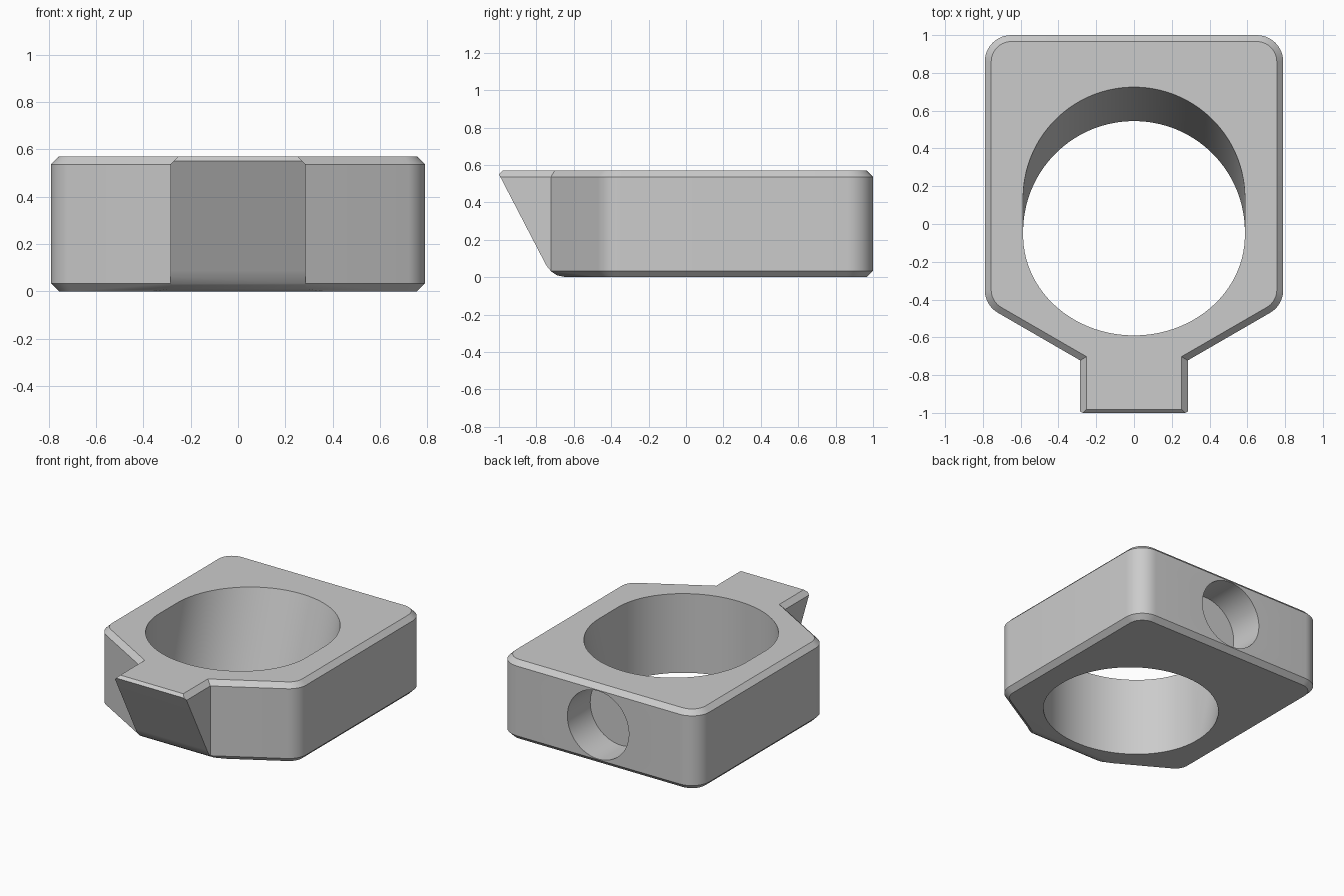
import bpy
import bmesh
from math import sin, cos, pi, radians
from mathutils import Vector

cube = bpy.data.objects.get("Cube")
if cube:
    bpy.data.objects.remove(cube, do_unlink=True)

HEIGHT = 0.57
CHAMFER = 0.034

grey = bpy.data.materials.new("plain grey")
grey.use_nodes = True
colour = (0.6, 0.6, 0.6, 1)
grey.diffuse_color = colour
grey.node_tree.nodes["Principled BSDF"].inputs["Base Color"].default_value = colour


def loft(name, rings, chamfer=0):
    """Closed solid through matching rings of points, with optional rim chamfer."""
    bm = bmesh.new()
    loops = [[bm.verts.new(p) for p in ring] for ring in rings]
    n = len(loops[0])
    for a, b in zip(loops, loops[1:]):
        for i in range(n):
            j = (i + 1) % n
            bm.faces.new((a[i], a[j], b[j], b[i]))
    caps = [bm.faces.new(loops[0]), bm.faces.new(loops[-1])]
    bmesh.ops.recalc_face_normals(bm, faces=bm.faces[:])
    if chamfer:
        rim = [e for f in caps for e in f.edges]
        bmesh.ops.bevel(bm, geom=rim, offset=chamfer, offset_type='OFFSET',
                        segments=1, affect='EDGES', clamp_overlap=False)
    mesh = bpy.data.meshes.new(name)
    bm.to_mesh(mesh)
    bm.free()
    mesh.materials.append(grey)
    obj = bpy.data.objects.new(name, mesh)
    bpy.context.collection.objects.link(obj)
    return obj


def rounded(prev, corner, nxt, radius, steps=10):
    """Arc of the given radius that replaces a corner."""
    a, c, b = Vector(prev), Vector(corner), Vector(nxt)
    u, v = (a - c).normalized(), (b - c).normalized()
    half = u.angle(v) / 2
    centre = c + (u + v).normalized() * (radius / sin(half))
    turn = pi / 2 - half
    inward = (c - centre).normalized()
    side = (v - u).normalized()
    return [tuple(centre + radius * (inward * cos(t) + side * sin(t)))
            for t in (turn * (2 * k / steps - 1) for k in range(steps + 1))]


# Block outline: right half of the plan with a narrow front tongue, mirrored
tongue_tip, tongue_root = (0.285, -1.015), (0.285, -0.722)
shoulder, back_corner = (0.79, -0.43), (0.79, 1.0)
half = [tongue_tip, tongue_root]
half += rounded(tongue_root, shoulder, back_corner, 0.14)
half += rounded(shoulder, back_corner, (0, 1.0), 0.14)
outline = half + [(-x, y) for x, y in reversed(half)]
block = loft("ring_block", [[(x, y, z) for x, y in outline] for z in (0, HEIGHT)], CHAMFER)

# Sloping underside of the tongue, easing into the base
slope = [(-1.3, -0.1), (-1.3, 0.9), (-1.182, 0.9), (-1.0, 0.55), (-0.76, 0.088),
         (-0.745, 0.06), (-0.72, 0.03), (-0.69, 0.01), (-0.64, 0), (-0.64, -0.1)]
cutters = [loft("tongue_slope_cutter", [[(x, y, z) for y, z in slope] for x in (-1, 1)])]


# Main bore: upright front half, back half leaning away towards the top
def bore_ring(z, n=96):
    lean = -0.04 + 0.18 * z / HEIGHT
    ring = []
    for k in range(n):
        t = 2 * pi * (k + 0.5) / n
        y = lean + 0.585 * sin(t) if sin(t) > 0 else -0.06 + 0.53 * sin(t)
        ring.append((0.587 * cos(t), y, z))
    return ring


cutters.append(loft("bore_cutter", [bore_ring(-0.05), bore_ring(HEIGHT + 0.05)]))

# Blind round socket in the back face
socket = [(0.245 * cos(2 * pi * k / 64), 0.285 + 0.245 * sin(2 * pi * k / 64)) for k in range(64)]
cutters.append(loft("socket_cutter", [[(x, y, z) for x, z in socket] for y in (0.74, 1.1)]))

# Cut the block and finish the shading
bpy.ops.object.select_all(action='DESELECT')
bpy.context.view_layer.objects.active = block
block.select_set(True)
for cutter in cutters:
    cutter.hide_render = True
    mod = block.modifiers.new(cutter.name, 'BOOLEAN')
    mod.operation = 'DIFFERENCE'
    mod.solver = 'EXACT'
    mod.object = cutter
    bpy.ops.object.modifier_apply(modifier=mod.name)
    bpy.data.objects.remove(cutter, do_unlink=True)
bpy.ops.object.shade_smooth_by_angle(angle=radians(30))
